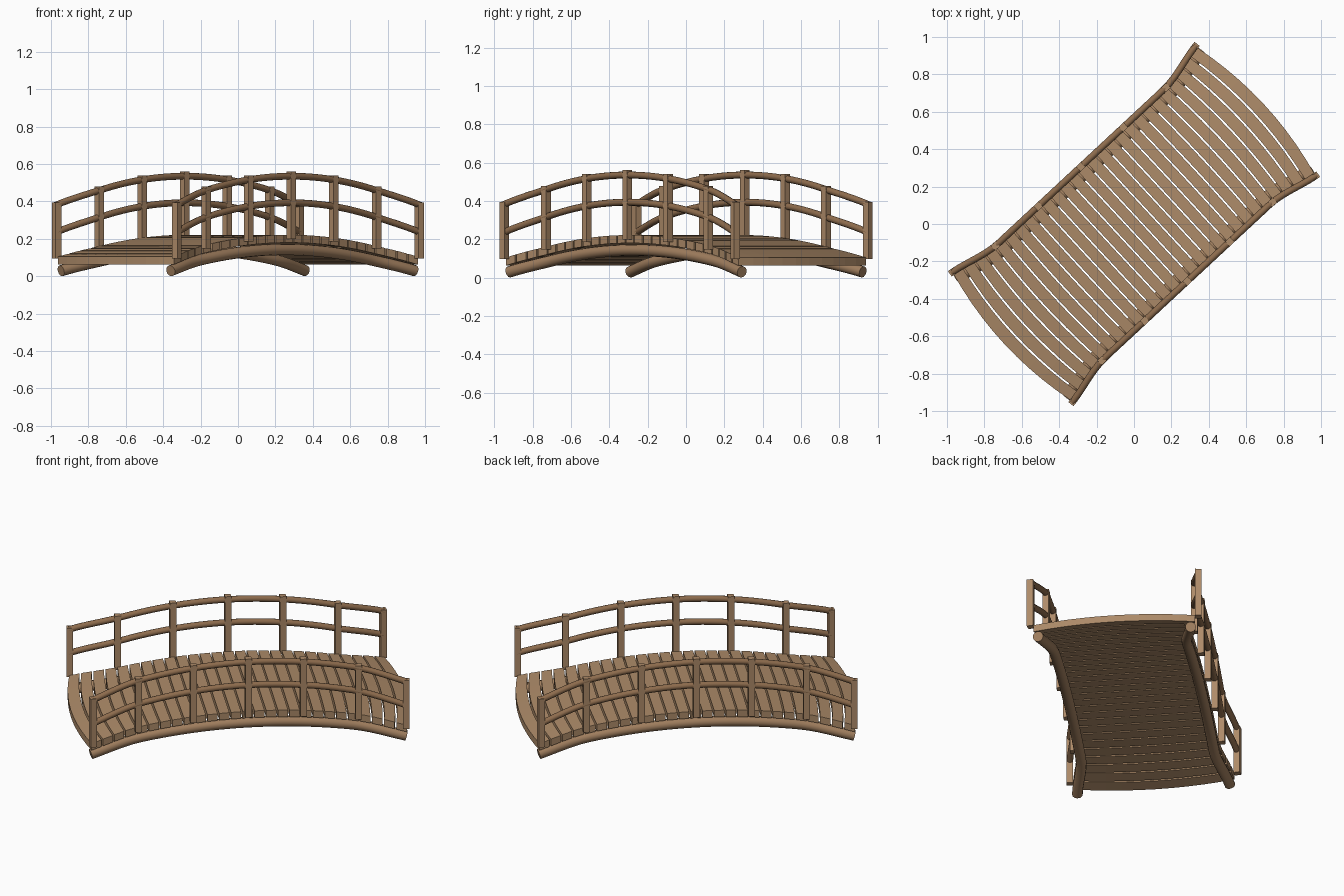
import bpy, bmesh, math
from mathutils import Matrix, Vector

if "Cube" in bpy.data.objects:
    bpy.data.objects.remove(bpy.data.objects["Cube"])

# Local frame: u runs along the bridge, v across; whole bridge is turned about z
ANGLE = math.radians(42.9)
TURN = Matrix.Rotation(ANGLE, 4, 'Z')


def srgb(r, g, b):
    return tuple((c / 255 / 12.92 if c < 10 else ((c / 255 + 0.055) / 1.055) ** 2.4)
                 for c in (r, g, b)) + (1.0,)


def material(name, *rgb):
    m = bpy.data.materials.new(name)
    m.diffuse_color = srgb(*rgb)
    m.use_nodes = True
    m.node_tree.nodes["Principled BSDF"].inputs["Base Color"].default_value = m.diffuse_color
    return m


PLANK = material("plank wood", 172, 138, 104)
POST = material("post wood", 174, 139, 105)
RAIL = material("rail wood", 142, 108, 77)
BEAM = material("beam wood", 160, 126, 94)


def flare(u):
    # the sides sweep outwards near both ends
    t = min(max((abs(u) - 0.60) / 0.35, 0), 1)
    return 0.06 * t * t * (3 - 2 * t)


def finish(bm, name, mat, smooth=False):
    bmesh.ops.recalc_face_normals(bm, faces=bm.faces)
    bm.transform(TURN)
    me = bpy.data.meshes.new(name)
    bm.to_mesh(me)
    bm.free()
    me.materials.append(mat)
    ob = bpy.data.objects.new(name, me)
    bpy.context.collection.objects.link(ob)
    if smooth:
        bpy.ops.object.select_all(action='DESELECT')
        ob.select_set(True)
        bpy.context.view_layer.objects.active = ob
        bpy.ops.object.shade_smooth_by_angle(angle=math.radians(50))
    return ob


def arched_tube(name, mat, side, v0, z0, k, radius, half, sides=12, steps=36):
    # round bar following the arch and the flared side
    bm = bmesh.new()

    def point(u):
        return Vector((u, side * (v0 + flare(u)), z0 - k * u * u))
    rings = []
    for i in range(steps + 1):
        u = -half + 2 * half * i / steps
        t = (point(u + 0.005) - point(u - 0.005)).normalized()
        a = t.cross(Vector((0, 0, 1))).normalized()
        b = a.cross(t)
        rings.append([bm.verts.new(point(u) + radius * (a * math.cos(w) + b * math.sin(w)))
                      for w in (2 * math.pi * j / sides for j in range(sides))])
    for r, s in zip(rings, rings[1:]):
        for j in range(sides):
            n = (j + 1) % sides
            bm.faces.new((r[j], r[n], s[n], s[j]))
    bm.faces.new(rings[0])
    bm.faces.new(rings[-1])
    finish(bm, name, mat, True)


# Deck planks, bowed outwards towards the ends
COUNT, HALF, GAP, THICK, WIDE = 27, 0.895, 0.009, 0.042, 0.40
bm = bmesh.new()
pitch = 2 * HALF / COUNT
CUTS = 10
for i in range(COUNT):
    u0 = -HALF + i * pitch + GAP / 2
    u1 = u0 + pitch - GAP
    rows = []
    for j in range(CUTS + 1):
        s = -1 + 2 * j / CUTS
        row = []
        for u, dz in ((u0, 0), (u1, 0), (u1, -THICK), (u0, -THICK)):
            bow = 0.055 * (u / HALF) ** 3 * (1 - s * s)
            row.append(bm.verts.new((u + bow, s * (WIDE + flare(u)),
                                     0.222 - 0.148 * u * u + dz)))
        rows.append(row)
    for a, b in zip(rows, rows[1:]):
        for c in range(4):
            d = (c + 1) % 4
            bm.faces.new((a[c], a[d], b[d], b[c]))
    bm.faces.new(rows[0])
    bm.faces.new(rows[-1])
finish(bm, "deck_planks", PLANK)

for side, label in ((-1, "front"), (1, "back")):
    # Support beam and two handrails
    arched_tube(label + "_beam", BEAM, side, 0.375, 0.143, 0.143, 0.030, 0.892)
    arched_tube(label + "_top_rail", RAIL, side, 0.418, 0.535, 0.195, 0.018, 0.89)
    arched_tube(label + "_lower_rail", RAIL, side, 0.418, 0.393, 0.20, 0.018, 0.89)
    # Square posts, turned to follow the flare
    bm = bmesh.new()
    for u in (-0.885, -0.622, -0.311, 0, 0.311, 0.622, 0.885):
        low, high = 0.198 - 0.13 * u * u, 0.56 - 0.21 * u * u
        slope = side * (flare(u + 0.01) - flare(u - 0.01)) / 0.02
        place = (Matrix.Translation((u, side * (0.418 + flare(u)), (low + high) / 2))
                 @ Matrix.Rotation(math.atan(slope), 4, 'Z')
                 @ Matrix.Diagonal((0.036, 0.036, high - low, 1)))
        bmesh.ops.create_cube(bm, size=1, matrix=place)
    finish(bm, label + "_posts", POST)
